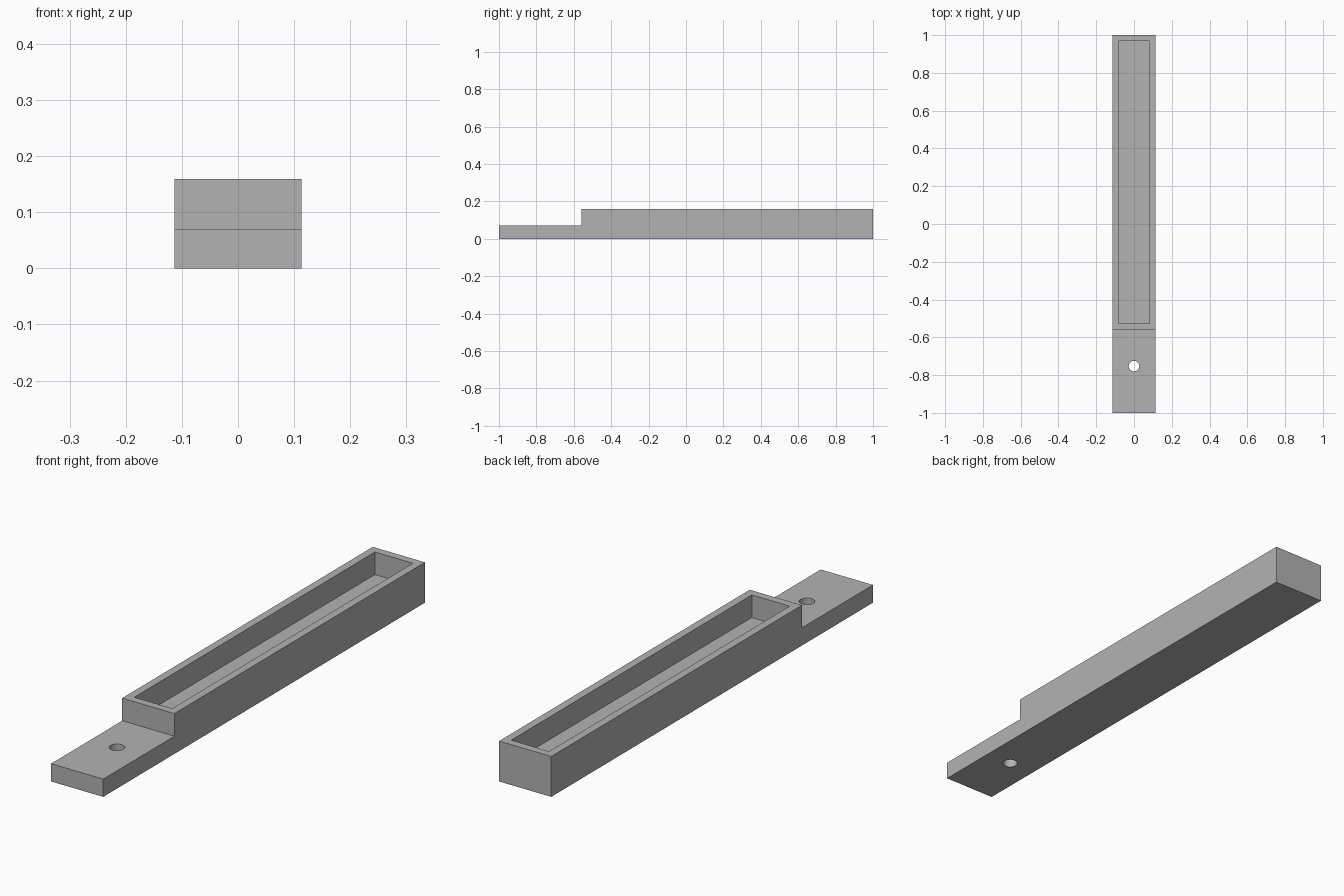
import bpy
import bmesh
from mathutils import Matrix

if "Cube" in bpy.data.objects:
    bpy.data.objects.remove(bpy.data.objects["Cube"], do_unlink=True)

HALF_W, TOP, TAB_TOP = 0.1135, 0.159, 0.07
STEP_Y, WALL = -0.558, 0.031
HOLE_Y, HOLE_R = -0.752, 0.028

grey = bpy.data.materials.new("plain_grey")
grey.use_nodes = True
grey.diffuse_color = (0.45, 0.45, 0.45, 1)
grey.node_tree.nodes["Principled BSDF"].inputs["Base Color"].default_value = grey.diffuse_color


def make_object(name, bm):
    bmesh.ops.recalc_face_normals(bm, faces=bm.faces)
    mesh = bpy.data.meshes.new(name)
    bm.to_mesh(mesh)
    bm.free()
    mesh.materials.append(grey)
    obj = bpy.data.objects.new(name, mesh)
    bpy.context.collection.objects.link(obj)
    return obj


def cut(target, cutter):
    mod = target.modifiers.new(cutter.name, "BOOLEAN")
    mod.operation = "DIFFERENCE"
    mod.solver = "EXACT"
    mod.object = cutter
    bpy.context.view_layer.objects.active = target
    bpy.ops.object.modifier_apply(modifier=mod.name)
    bpy.data.objects.remove(cutter, do_unlink=True)


# Stepped body: side profile extruded across the width
bm = bmesh.new()
profile = [(-1, 0), (1, 0), (1, TOP), (STEP_Y, TOP), (STEP_Y, TAB_TOP), (-1, TAB_TOP)]
side = bm.faces.new([bm.verts.new((-HALF_W, y, z)) for y, z in profile])
extruded = bmesh.ops.extrude_face_region(bm, geom=[side])["geom"]
bmesh.ops.translate(bm, vec=(2 * HALF_W, 0, 0),
                    verts=[v for v in extruded if isinstance(v, bmesh.types.BMVert)])
body = make_object("tray_with_tab", bm)

# Open pocket, its floor level with the tab
start, end = STEP_Y + WALL, 1 - WALL
bm = bmesh.new()
bmesh.ops.create_cube(bm, size=1, matrix=Matrix.Translation((0, (start + end) / 2, TAB_TOP + TOP / 2))
                      @ Matrix.Diagonal((2 * (HALF_W - WALL), end - start, TOP, 1)))
cut(body, make_object("pocket_cutter", bm))

# Round screw hole through the tab
bm = bmesh.new()
bmesh.ops.create_cone(bm, cap_ends=True, segments=32, radius1=HOLE_R, radius2=HOLE_R,
                      depth=1, matrix=Matrix.Translation((0, HOLE_Y, 0)))
cut(body, make_object("hole_cutter", bm))

# Smooth hole wall, sharp edges elsewhere
body.select_set(True)
bpy.context.view_layer.objects.active = body
bpy.ops.object.shade_smooth_by_angle()
